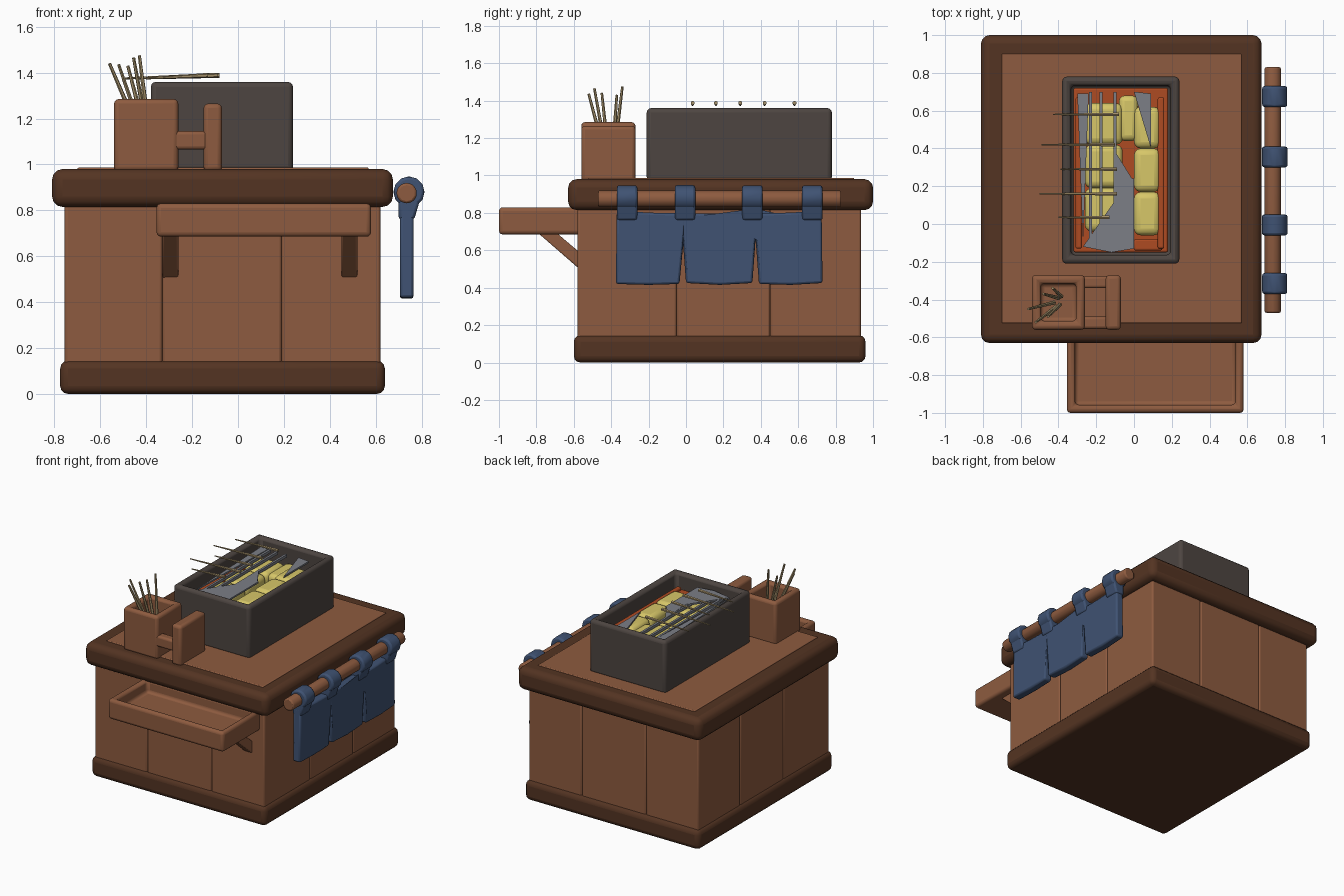
import bpy, bmesh, math, random
from mathutils import Vector

if "Cube" in bpy.data.objects:
    bpy.data.objects.remove(bpy.data.objects["Cube"])

random.seed(4)


def material(name, rgb):
    m = bpy.data.materials.new(name)
    m.diffuse_color = (*rgb, 1)
    m.use_nodes = True
    m.node_tree.nodes["Principled BSDF"].inputs["Base Color"].default_value = m.diffuse_color
    return m


WOOD = material("warm wood", (0.27, 0.105, 0.05))
DARK = material("dark wood", (0.088, 0.034, 0.016))
IRON = material("charcoal iron", (0.075, 0.06, 0.053))
BLUE = material("blue cloth", (0.05, 0.085, 0.17))
FOOD = material("yellow food", (0.68, 0.57, 0.14))
EMBER = material("orange ember", (0.42, 0.07, 0.016))
STEEL = material("grey steel", (0.2, 0.21, 0.24))
STICK = material("bamboo", (0.36, 0.27, 0.14))


def finish(name, bm, mat, bevel=0.0, segments=3):
    bmesh.ops.recalc_face_normals(bm, faces=bm.faces)
    me = bpy.data.meshes.new(name)
    bm.to_mesh(me)
    bm.free()
    me.materials.append(mat)
    ob = bpy.data.objects.new(name, me)
    bpy.context.collection.objects.link(ob)
    if bevel:
        mod = ob.modifiers.new("soft edges", 'BEVEL')
        mod.width, mod.segments = bevel, segments
        mod.limit_method = 'ANGLE'
    bpy.ops.object.select_all(action='DESELECT')
    ob.select_set(True)
    bpy.context.view_layer.objects.active = ob
    bpy.ops.object.shade_smooth_by_angle(angle=math.radians(40))
    return ob


def cube(lo, hi):
    bm = bmesh.new()
    bmesh.ops.create_cube(bm, size=1)
    for v in bm.verts:
        v.co = Vector([(lo[i] + hi[i]) / 2 + v.co[i] * (hi[i] - lo[i]) for i in range(3)])
    return bm


def box(name, lo, hi, mat, bevel=0.02):
    return finish(name, cube(lo, hi), mat, bevel)


def tub(name, lo, hi, wall, depth, mat, bevel):
    """Box with a hollow sunk into its top."""
    bm = cube(lo, hi)
    top = max(bm.faces, key=lambda f: f.calc_center_median().z)
    bmesh.ops.inset_region(bm, faces=[top], thickness=wall)
    ext = bmesh.ops.extrude_discrete_faces(bm, faces=[top])['faces']
    bmesh.ops.translate(bm, verts=ext[0].verts, vec=(0, 0, -depth))
    return finish(name, bm, mat, bevel)


def prism(name, points, thickness, mat, bevel=0.0):
    """Extrude a 3D outline by a vector."""
    bm = bmesh.new()
    face = bm.faces.new([bm.verts.new(p) for p in points])
    ext = bmesh.ops.extrude_face_region(bm, geom=[face])['geom']
    bmesh.ops.translate(bm, vec=thickness,
                        verts=[g for g in ext if isinstance(g, bmesh.types.BMVert)])
    return finish(name, bm, mat, bevel, 2)


def rod(name, a, b, r1, r2, mat, sides=6, bevel=0.0):
    a, b = Vector(a), Vector(b)
    bm = bmesh.new()
    bmesh.ops.create_cone(bm, cap_ends=True, segments=sides, radius1=r1, radius2=r2,
                          depth=(b - a).length)
    q = (b - a).to_track_quat('Z', 'Y')
    for v in bm.verts:
        v.co = q @ v.co + (a + b) / 2
    return finish(name, bm, mat, bevel, 2)


# Cabinet: base, core, planks and counter
box("base_plinth", (-0.775, -0.60, 0), (0.64, 0.96, 0.145), DARK, 0.035)
box("cabinet_core", (-0.74, -0.565, 0.1), (0.61, 0.92, 0.86), WOOD, 0.03)
xs = [-0.755, -0.33, 0.19, 0.62]
ys = [-0.58, -0.05, 0.45, 0.935]
for i in range(3):
    box(f"front_plank_{i}", (xs[i], -0.58, 0.1), (xs[i + 1], -0.5, 0.86), WOOD, 0.012)
    box(f"back_plank_{i}", (xs[i], 0.86, 0.1), (xs[i + 1], 0.935, 0.86), WOOD, 0.012)
    box(f"left_plank_{i}", (-0.755, ys[i], 0.1), (-0.68, ys[i + 1], 0.86), WOOD, 0.012)
    box(f"right_plank_{i}", (0.55, ys[i], 0.1), (0.62, ys[i + 1], 0.86), WOOD, 0.012)
box("counter_slab", (-0.81, -0.63, 0.815), (0.675, 1.0, 0.98), DARK, 0.045)
box("counter_panel", (-0.70, -0.525, 0.96), (0.57, 0.90, 0.986), WOOD, 0.006)

# Front tray and its brackets
tub("front_tray", (-0.355, -1.0, 0.685), (0.58, -0.56, 0.83), 0.06, 0.09, WOOD, 0.02)
for x in (-0.33, 0.45):
    prism("tray_bracket", [(x, -0.80, 0.70), (x, -0.70, 0.70), (x, -0.57, 0.59),
                           (x, -0.57, 0.50)], (0.07, 0, 0), WOOD, 0.008)

# Grill box with embers
tub("grill_box", (-0.38, -0.21, 0.97), (0.24, 0.78, 1.36), 0.065, 0.24, IRON, 0.025)
box("ember_bed", (-0.32, -0.15, 1.11), (0.18, 0.72, 1.2), EMBER, 0.01)
for x in (-0.29, 0.145):
    box("ember_edge", (x - 0.02, -0.13, 1.18), (x + 0.015, 0.67, 1.28), EMBER, 0.01)
box("ember_end", (0.0, -0.14, 1.18), (0.15, -0.08, 1.26), EMBER, 0.01)

# Food pieces in two columns
for y0, y1 in ((-0.06, 0.17), (0.17, 0.40), (0.40, 0.62)):
    box("right_food", (0.0, y0, 1.18), (0.14, y1, 1.29), FOOD, 0.035)
    box("left_food", (-0.26, y0 + 0.02, 1.18), (-0.06, y1 + 0.02, 1.28), FOOD, 0.035)
box("back_food", (-0.08, 0.44, 1.18), (0.02, 0.68, 1.27), FOOD, 0.03)

# Grate bars and steel sheets
for x in (-0.23, -0.175, -0.10):
    box("grate_bar", (x - 0.008, -0.12, 1.29), (x + 0.008, 0.70, 1.31), STEEL, 0)
for outline in ([(-0.27, -0.12), (-0.12, -0.15), (0.0, -0.13), (0.0, 0.24), (-0.02, 0.24)],
                [(-0.11, 0.40), (-0.09, 0.12), (-0.01, 0.24)],
                [(0.0, 0.70), (0.09, 0.40), (0.09, 0.69)],
                [(-0.30, 0.69), (-0.27, -0.10), (-0.24, 0.69)]):
    prism("steel_sheet", [(x, y, 1.30) for x, y in outline], (0, 0, 0.012), STEEL)

# Skewers lying across the grill
for y, x0, x1 in ((0.035, -0.40, -0.13), (0.16, -0.50, -0.09), (0.29, -0.39, -0.09),
                  (0.42, -0.49, -0.10), (0.58, -0.43, -0.08)):
    rod("grill_skewer", (x0, y, 1.375), (x1, y, 1.388), 0.004, 0.011, STICK)

# Skewer cup with side frame
tub("skewer_cup", (-0.54, -0.56, 0.97), (-0.26, -0.27, 1.285), 0.065, 0.2, WOOD, 0.02)
box("frame_end", (-0.15, -0.56, 0.97), (-0.07, -0.27, 1.265), WOOD, 0.02)
for y in (-0.555, -0.34):
    box("frame_rail", (-0.29, y, 1.065), (-0.13, y + 0.065, 1.145), WOOD, 0.015)
for tx, ty, tz in ((-0.56, -0.45, 1.44), (-0.52, -0.52, 1.435), (-0.48, -0.37, 1.43),
                   (-0.43, -0.34, 1.475), (-0.455, -0.49, 1.465)):
    rod("cup_skewer", (-0.40 + 0.3 * (tx + 0.48), -0.41 + 0.3 * (ty + 0.43), 1.12),
        (tx, ty, tz), 0.012, 0.007, STICK)

# Towel rail with hanging cloth
rod("towel_rail", (0.735, -0.47, 0.875), (0.735, 0.83, 0.875), 0.046, 0.046, WOOD, 10, 0.01)
for y in (-0.315, -0.005, 0.355, 0.675):
    rod("cloth_loop", (0.745, y - 0.055, 0.88), (0.745, y + 0.055, 0.88), 0.068, 0.068,
        BLUE, 12, 0.012)
    prism("loop_tab", [(0.70, y - 0.055, 0.87), (0.80, y - 0.055, 0.87),
                       (0.768, y - 0.055, 0.76), (0.70, y - 0.055, 0.76)],
          (0, 0.11, 0), BLUE, 0.012)
cloth = [(-0.37, 0.81), (-0.375, 0.42), (-0.2, 0.415), (-0.035, 0.42), (-0.015, 0.63),
         (0.0, 0.425), (0.18, 0.415), (0.355, 0.425), (0.372, 0.66), (0.39, 0.42),
         (0.56, 0.415), (0.73, 0.425), (0.725, 0.81), (0.52, 0.80), (0.18, 0.795),
         (-0.16, 0.80)]
prism("hanging_cloth", [(0.705, y, z) for y, z in cloth], (0.06, 0, 0), BLUE, 0.012)
